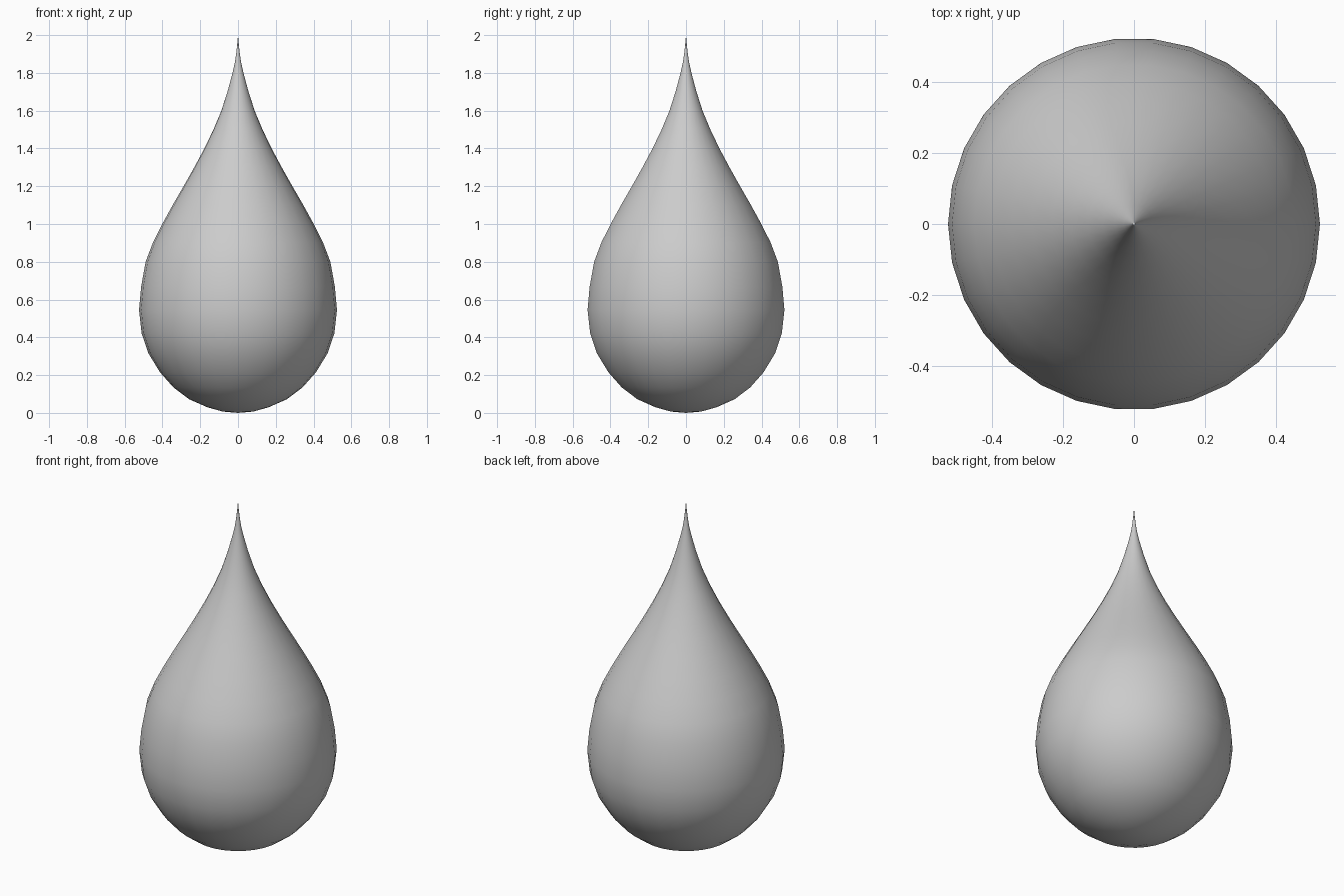
import bpy, bmesh, math
from mathutils import Vector

if "Cube" in bpy.data.objects:
    bpy.data.objects.remove(bpy.data.objects["Cube"])

SIDES = 30

# Half profile (radius, height): rounded belly, then concave taper to the tip
lower = [(0.08, 0.007), (0.163, 0.03), (0.26, 0.073), (0.342, 0.135),
         (0.413, 0.215), (0.474, 0.315), (0.51, 0.42), (0.524, 0.545)]
upper = [(0.524, 0.545), (0.489, 0.80), (0.401, 1.0), (0.288, 1.2),
         (0.178, 1.4), (0.088, 1.6), (0.029, 1.8), (0.010, 1.9), (0.0, 2.0)]


def spline(pts, steps):
    """Catmull-Rom interpolation through the points."""
    p = [Vector(q) for q in [lower[-2]] + pts]
    p.append(2 * p[-1] - p[-2])
    out = []
    for i in range(1, len(p) - 2):
        a, b, c, d = p[i - 1:i + 3]
        for k in range(1, steps + 1):
            t = k / steps
            out.append(tuple(0.5 * (2 * b + (c - a) * t + (2 * a - 5 * b + 4 * c - d) * t * t
                                    + (3 * b - a - 3 * c + d) * t ** 3)))
    return out


profile = lower + spline(upper, 2)[:-1]

# Revolve the profile into rings, closed by a bottom and a tip vertex
bm = bmesh.new()
bottom = bm.verts.new((0, 0, 0))
tip = bm.verts.new((0, 0, 2))
rings = [[bm.verts.new((r * math.cos(2 * math.pi * i / SIDES),
                        r * math.sin(2 * math.pi * i / SIDES), z))
          for i in range(SIDES)] for r, z in profile]
for i in range(SIDES):
    j = (i + 1) % SIDES
    bm.faces.new((bottom, rings[0][j], rings[0][i]))
    for lo, hi in zip(rings, rings[1:]):
        bm.faces.new((lo[i], lo[j], hi[j], hi[i]))
    bm.faces.new((rings[-1][i], rings[-1][j], tip))
for f in bm.faces:
    f.smooth = True

mesh = bpy.data.meshes.new("droplet")
bm.to_mesh(mesh)
bm.free()
bpy.context.collection.objects.link(bpy.data.objects.new("droplet", mesh))
